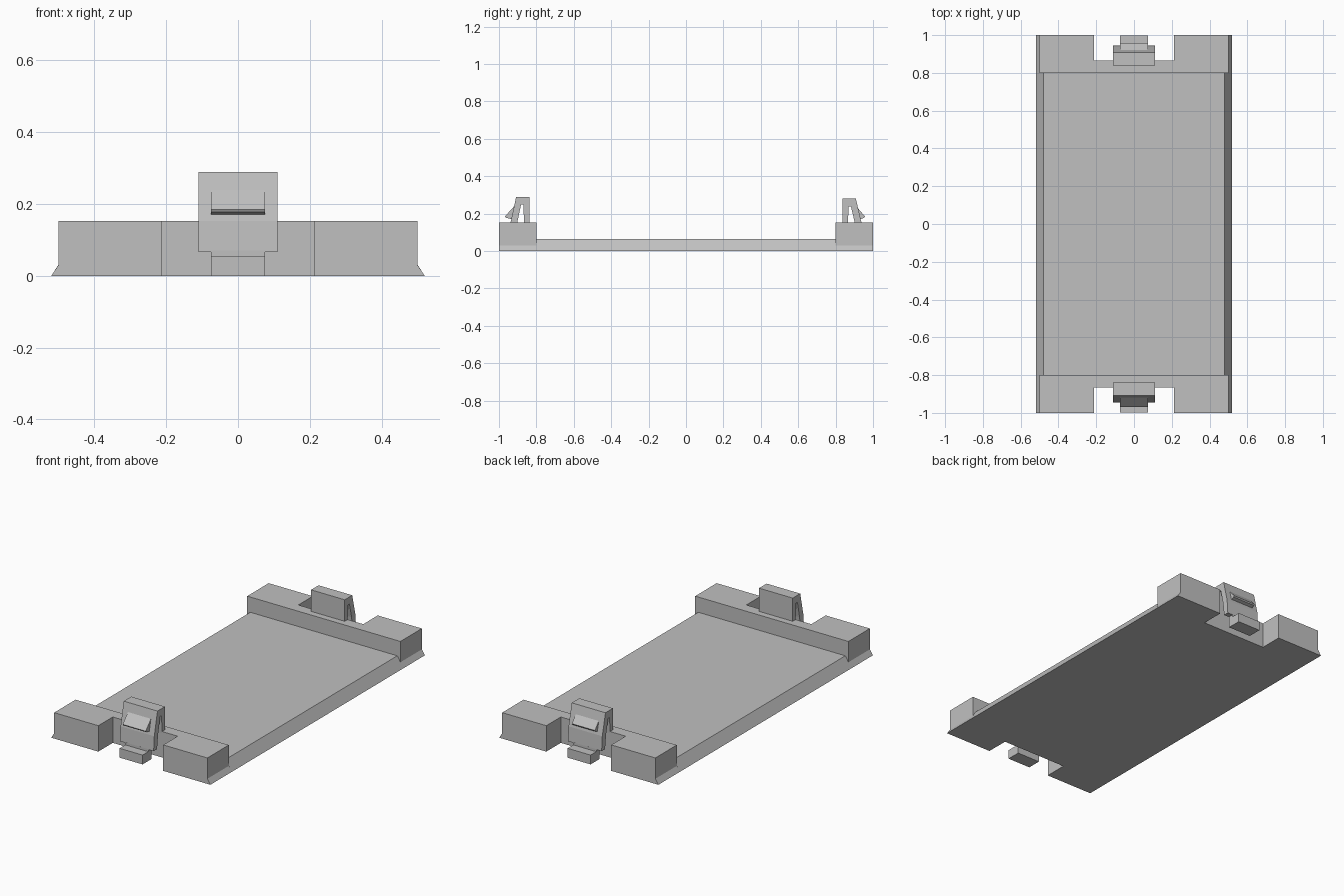
import bpy
import bmesh

cube = bpy.data.objects.get("Cube")
if cube:
    bpy.data.objects.remove(cube, do_unlink=True)

grey = bpy.data.materials.new("plain grey")
grey.use_nodes = True
colour = (0.53, 0.53, 0.53, 1)
grey.diffuse_color = colour
grey.node_tree.nodes["Principled BSDF"].inputs["Base Color"].default_value = colour


def loft(name, rings):
    """Solid skinned through matching closed rings of points."""
    bm = bmesh.new()
    loops = [[bm.verts.new(p) for p in ring] for ring in rings]
    n = len(loops[0])
    for low, high in zip(loops, loops[1:]):
        for i in range(n):
            j = (i + 1) % n
            bm.faces.new((low[i], low[j], high[j], high[i]))
    bm.faces.new(loops[0][::-1])
    bm.faces.new(loops[-1])
    bmesh.ops.recalc_face_normals(bm, faces=bm.faces[:])
    mesh = bpy.data.meshes.new(name)
    bm.to_mesh(mesh)
    bm.free()
    mesh.materials.append(grey)
    obj = bpy.data.objects.new(name, mesh)
    bpy.context.collection.objects.link(obj)
    return obj


def side_profile(name, points, half_width, side):
    """Extrude a (distance from centre, height) profile across x."""
    return loft(name, [[(x, side * y, z) for y, z in points]
                       for x in (-half_width, half_width)])


BASE, EDGE = 0.52, 0.50      # half widths at the ground and above the skirt
SKIRT, BLOCK_TOP = 0.03, 0.153
INNER, NOTCH = 0.80, 0.865   # inner face of the blocks, bottom of the notch

# Flat plate with bevelled long sides
section = [(-BASE, 0), (BASE, 0), (0.48, 0.063), (-0.48, 0.063)]
loft("base_plate", [[(x, y, z) for x, z in section] for y in (-INNER, INNER)])

for label, side, top, tip in (("front", -1, 0.29, 0.968), ("back", 1, 0.28, 0.957)):
    # U-shaped end block, flared at its foot
    def outline(half, z):
        right = [(half, INNER), (half, 1), (0.212, 1), (0.212, NOTCH)]
        pts = right + [(-x, y) for x, y in reversed(right)]
        return [(x, side * y, z) for x, y in pts]

    loft(label + "_end_block",
         [outline(BASE, 0), outline(EDGE, SKIRT), outline(EDGE, BLOCK_TOP)])

    # Folded spring clip: inner leg, bridge and hanging outer leg
    side_profile(label + "_spring_clip", [
        (0.838, BLOCK_TOP - 0.01), (0.838, top), (0.908, top),
        (0.938, BLOCK_TOP), (0.944, 0.067), (0.912, 0.067),
        (0.902, BLOCK_TOP), (0.882, top - 0.042), (0.870, top - 0.042),
        (0.865, BLOCK_TOP - 0.01)], 0.11, side)

    # Wedge catch on the outer leg
    side_profile(label + "_catch", [
        (0.905, top - 0.035), (tip, 0.185), (tip - 0.004, 0.178),
        (0.930, 0.170), (0.915, 0.20)], 0.075, side)

    # Neck and finger tab below the clip
    side_profile(label + "_release_tab", [
        (0.914, 0.07), (0.914, 0), (0.997, 0), (0.997, 0.055),
        (0.944, 0.055), (0.944, 0.07)], 0.075, side)
